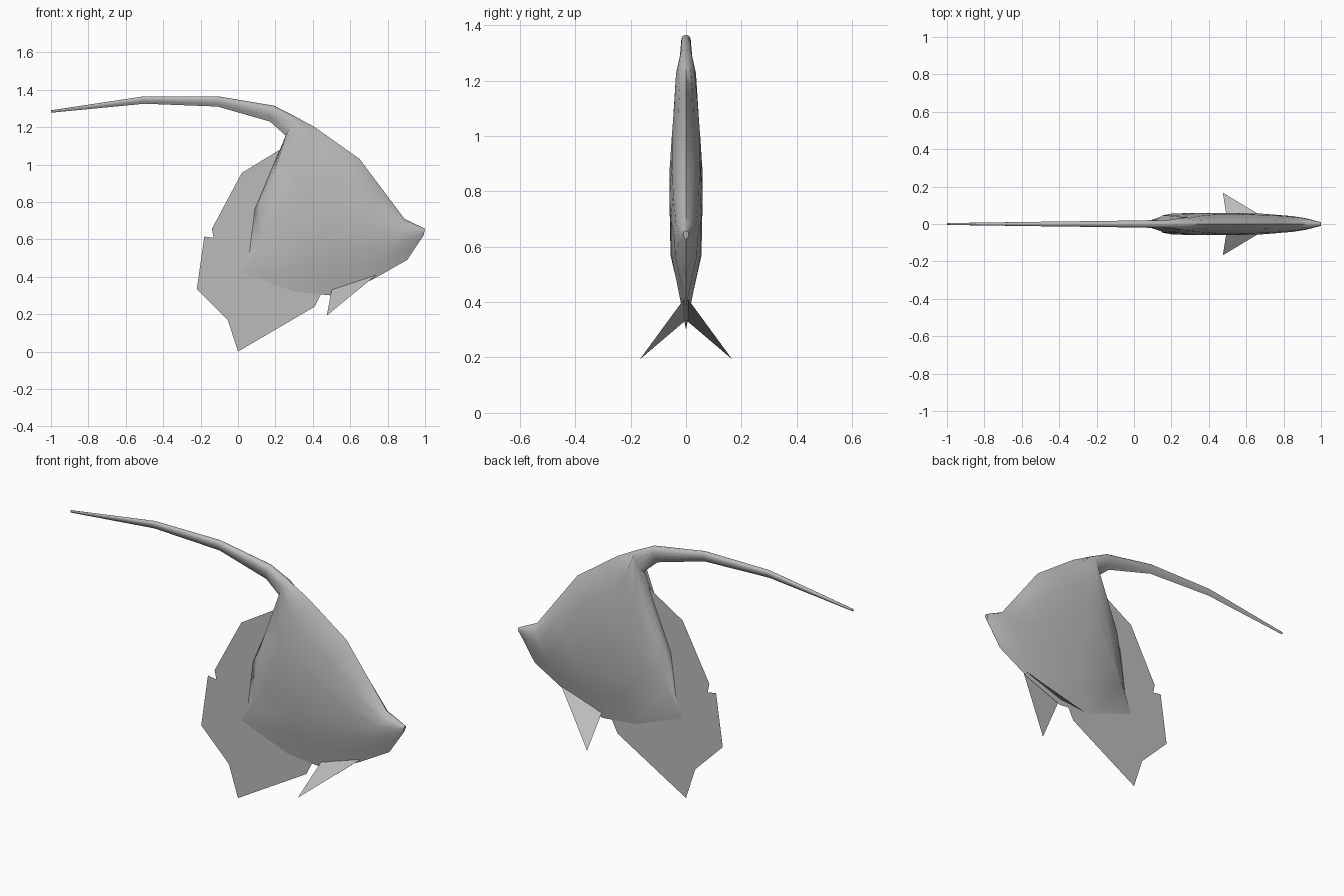
import bpy, bmesh, math

cube = bpy.data.objects.get("Cube")
if cube:
    bpy.data.objects.remove(cube, do_unlink=True)

# Single plain grey material
grey = bpy.data.materials.new("plain grey")
grey.use_nodes = True
grey.diffuse_color = (0.5, 0.5, 0.5, 1)
grey.node_tree.nodes["Principled BSDF"].inputs["Base Color"].default_value = (0.5, 0.5, 0.5, 1)


def add_object(name, bm):
    mesh = bpy.data.meshes.new(name)
    bm.to_mesh(mesh)
    bm.free()
    obj = bpy.data.objects.new(name, mesh)
    obj.data.materials.append(grey)
    bpy.context.collection.objects.link(obj)
    return obj


def flat_fin(name, points):
    bm = bmesh.new()
    face = bm.faces.new([bm.verts.new(p) for p in points])
    bmesh.ops.triangulate(bm, faces=[face])
    return add_object(name, bm)


# Body stations, streamer tip to snout:
# top x, top z, bottom x, bottom z, half width, widest ridge as fraction from the top
STATIONS = [
    (-1.0, 1.290, -1.0, 1.277, 0.005, 0.55),
    (-0.5, 1.365, -0.5, 1.325, 0.012, 0.55),
    (-0.11, 1.365, -0.11, 1.310, 0.017, 0.55),
    (0.19, 1.315, 0.17, 1.230, 0.022, 0.55),
    (0.30, 1.260, 0.255, 1.155, 0.036, 0.60),
    (0.41, 1.200, 0.09, 0.760, 0.050, 0.80),
    (0.47, 1.158, 0.06, 0.520, 0.056, 0.70),
    (0.53, 1.115, 0.02, 0.425, 0.060, 0.65),
    (0.65, 1.030, 0.30, 0.320, 0.060, 0.65),
    (0.77, 0.870, 0.50, 0.300, 0.055, 0.55),
    (0.89, 0.710, 0.72, 0.385, 0.042, 0.45),
    (0.93, 0.690, 0.905, 0.490, 0.030, 0.42),
    (1.0, 0.657, 0.993, 0.622, 0.010, 0.50),
]
WIDTHS = (0, 0.45, 0.85, 1.0, 0.93, 0.45, 0)


def ring(tx, tz, bx, bz, width, ridge):
    heights = (0, 0.08 * ridge, 0.25 * ridge, 0.55 * ridge, ridge, (1 + ridge) / 2, 1)
    side = [(tx + (bx - tx) * t, w * width, tz + (bz - tz) * t)
            for t, w in zip(heights, WIDTHS)]
    return side + [(x, -y, z) for x, y, z in side[-2:0:-1]]


# Body and trailing dorsal streamer as one loft
bm = bmesh.new()
rings = [[bm.verts.new(p) for p in ring(*s)] for s in STATIONS]
for a, b in zip(rings, rings[1:]):
    for i in range(len(a)):
        j = (i + 1) % len(a)
        bm.faces.new((a[i], a[j], b[j], b[i]))
bm.faces.new(rings[0])
bm.faces.new(rings[-1])
bmesh.ops.recalc_face_normals(bm, faces=bm.faces)
body = add_object("fish_body", bm)
bpy.context.view_layer.objects.active = body
body.select_set(True)
bpy.ops.object.shade_smooth_by_angle(angle=math.radians(60))
body.select_set(False)

# Notched tail fin on the centre plane, rooted inside the body
TAIL = [(0.225, 1.08), (0.02, 0.955), (-0.14, 0.655), (-0.05, 0.595),
        (-0.18, 0.615), (-0.22, 0.335), (-0.055, 0.17), (0.05, 0.30),
        (0.005, 0.17), (0.0, 0.0), (0.41, 0.24), (0.45, 0.32),
        (0.30, 0.42), (0.17, 0.70), (0.27, 1.05)]
flat_fin("tail_fin", [(x, 0, z) for x, z in TAIL])

# Pair of small splayed belly fins
for name, s in (("left_belly_fin", 1), ("right_belly_fin", -1)):
    flat_fin(name, [(0.74, s * 0.008, 0.41), (0.50, s * 0.006, 0.33),
                    (0.475, s * 0.167, 0.193)])
